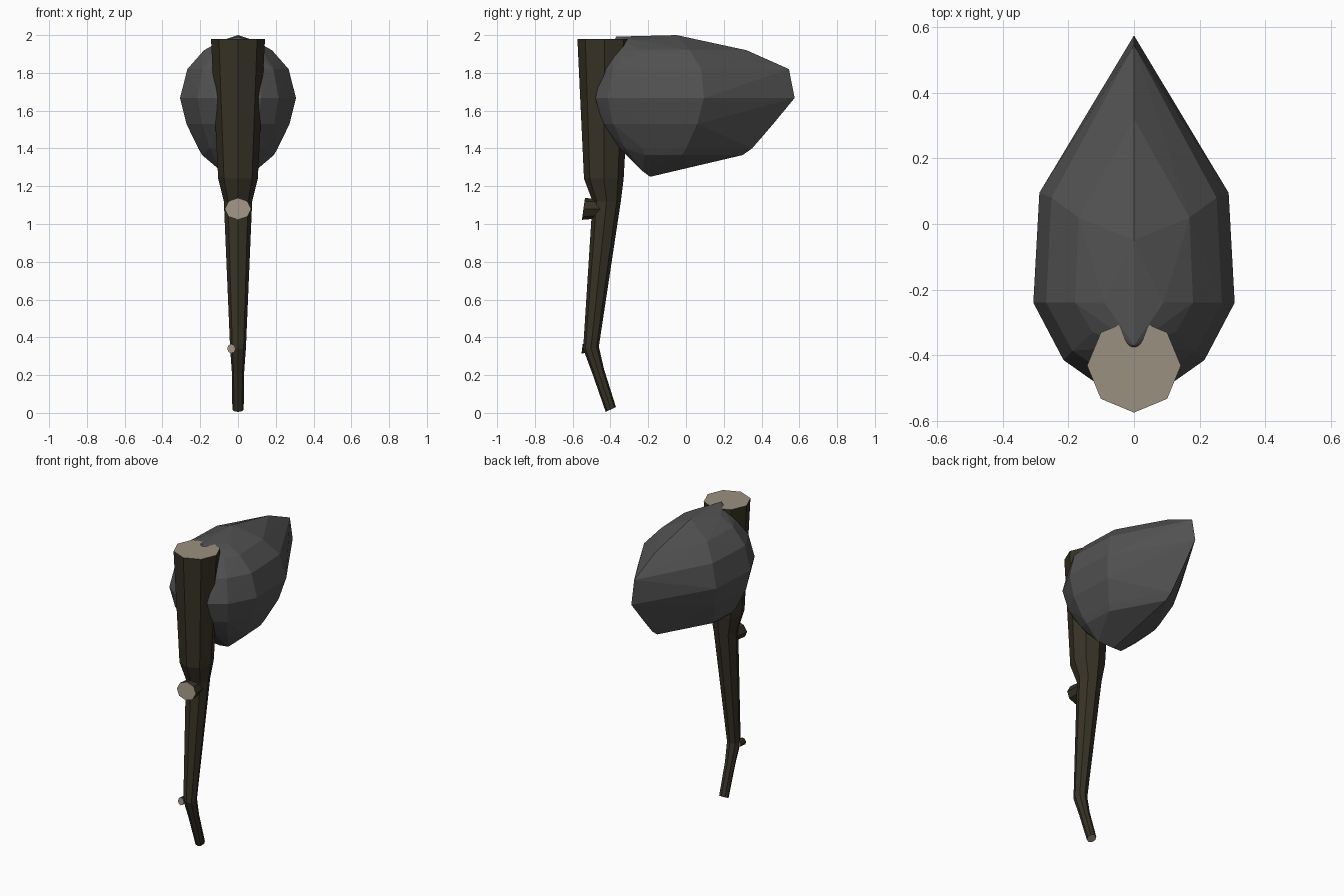
import bpy, bmesh
from math import sin, cos, pi, radians
from mathutils import Matrix, Vector

if "Cube" in bpy.data.objects:
    bpy.data.objects.remove(bpy.data.objects["Cube"])


def material(name, rgb):
    m = bpy.data.materials.new(name)
    m.diffuse_color = (*rgb, 1)
    m.use_nodes = True
    m.node_tree.nodes["Principled BSDF"].inputs["Base Color"].default_value = m.diffuse_color
    return m


bark = material("bark", (0.038, 0.032, 0.019))
cut_wood = material("cut_wood", (0.33, 0.28, 0.22))
rock = material("rock", (0.085, 0.085, 0.085))


def finish(bm, name, mats):
    bmesh.ops.recalc_face_normals(bm, faces=bm.faces[:])
    me = bpy.data.meshes.new(name)
    bm.to_mesh(me)
    bm.free()
    for m in mats:
        me.materials.append(m)
    ob = bpy.data.objects.new(name, me)
    bpy.context.collection.objects.link(ob)
    return ob


def loft(name, rings):
    """Skin rings of points with bark and close the ends with cut wood."""
    bm = bmesh.new()
    loops = [[bm.verts.new(p) for p in ring] for ring in rings]
    n = len(loops[0])
    for a, b in zip(loops, loops[1:]):
        for i in range(n):
            j = (i + 1) % n
            bm.faces.new((a[i], a[j], b[j], b[i]))
    for end in (loops[0], loops[-1]):
        bm.faces.new(end).material_index = 1
    return finish(bm, name, (bark, cut_wood))


# Handle: tapering eight-sided branch with a kinked lower end (y, z, radius, tilt)
path = [(-0.398, 0.018, 0.030, 25), (-0.465, 0.22, 0.033, 20),
        (-0.503, 0.345, 0.042, 8), (-0.42, 1.12, 0.075, 0),
        (-0.435, 1.24, 0.105, 0), (-0.432, 1.98, 0.143, 0)]
rings = []
for y, z, r, tilt in path:
    t = radians(tilt)
    rings.append([(r * cos(k * pi / 4), y + r * sin(k * pi / 4) * cos(t),
                   z + r * sin(k * pi / 4) * sin(t)) for k in range(8)])
loft("handle", rings)


# Cut branch stubs on the front of the handle
def stub(name, x, z, rx, rz, y_back, y_front, slant):
    rings = []
    for y, s in ((y_back, 0.85), (y_front, 1.0)):
        rings.append([(x + s * rx * cos(k * pi / 4),
                       y + slant * sin(k * pi / 4),
                       z + s * rz * sin(k * pi / 4)) for k in range(8)])
    loft(name, rings)


stub("large_stub", 0, 1.08, 0.07, 0.058, -0.44, -0.543, 0.008)
stub("small_stub", -0.035, 0.34, 0.022, 0.025, -0.50, -0.55, 0.003)

# Stone head: faceted wedge from level outlines (z, half width, front y, side y, rear side y, edge y)
levels = [(1.365, 0.19, -0.32, -0.22, -0.02, 0.30),
          (1.40, 0.21, -0.36, -0.23, 0.0, 0.35),
          (1.53, 0.273, -0.45, -0.24, 0.06, 0.462),
          (1.667, 0.307, -0.49, -0.24, 0.095, 0.575),
          (1.82, 0.268, -0.45, -0.24, 0.08, 0.545),
          (1.92, 0.18, -0.37, -0.24, 0.02, 0.32)]
points = {(0, -0.19, 1.25), (0, -0.37, 1.992), (0, -0.05, 2.0)}
for z, w, front, side, rear, edge in levels:
    points.add((0, edge, z))
    for s in (-1, 1):
        points.add((s * 0.4 * w, front + 0.01, z))
        points.add((s * 0.7 * w, front + 0.3 * (side - front), z))
        points.add((s * w, side, z))
        points.add((s * w * 0.94, rear, z))
for s in (-1, 1):
    points.add((s * 0.09, -0.23, 1.28))
    points.add((s * 0.09, -0.24, 1.97))

bm = bmesh.new()
for p in sorted(points):
    bm.verts.new(p)
hull = bmesh.ops.convex_hull(bm, input=bm.verts[:])
loose = [v for v in bm.verts if not v.link_faces]
bmesh.ops.delete(bm, geom=loose, context='VERTS')
finish(bm, "stone_head", (rock,))
